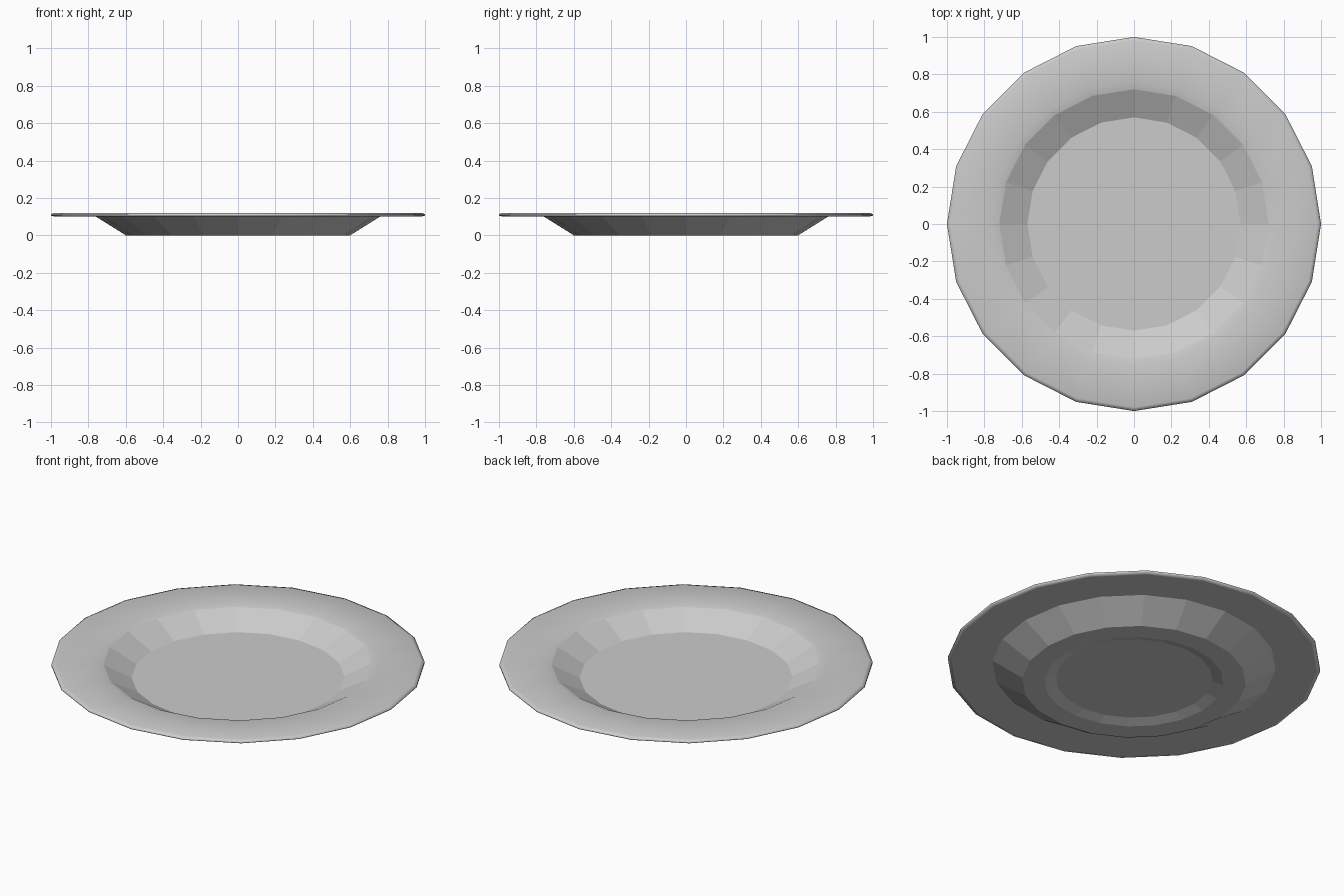
import bpy, bmesh
from math import cos, sin, pi

if "Cube" in bpy.data.objects:
    bpy.data.objects.remove(bpy.data.objects["Cube"])

SIDES = 20

# Closed half-section of the plate (radius, height), smooth flag for the band that follows
profile = [
    (0.57, 0.03, False),   # inner wall
    (0.72, 0.11, True),    # soft lip into the rim
    (0.76, 0.12, True),    # rim top
    (0.98, 0.12, True),    # rounded edge
    (1.00, 0.113, True),
    (1.00, 0.105, True),
    (0.98, 0.10, False),   # rim underside
    (0.76, 0.10, False),   # outer wall
    (0.60, 0.00, False),   # foot
    (0.48, 0.00, False),   # recess slope
    (0.42, 0.02, False),
]

bm = bmesh.new()
rings = [[bm.verts.new((r * cos(2 * pi * i / SIDES), r * sin(2 * pi * i / SIDES), z))
          for i in range(SIDES)] for r, z, _ in profile]

# Bands between neighbouring rings
for k in range(len(rings) - 1):
    a, b = rings[k], rings[k + 1]
    for i in range(SIDES):
        j = (i + 1) % SIDES
        face = bm.faces.new((a[i], b[i], b[j], a[j]))
        face.smooth = profile[k][2]

# Well floor and underside of the recess
bm.faces.new(rings[0])
bm.faces.new(rings[-1][::-1])
bmesh.ops.recalc_face_normals(bm, faces=bm.faces)

mesh = bpy.data.meshes.new("plate")
bm.to_mesh(mesh)
bm.free()
plate = bpy.data.objects.new("plate", mesh)
bpy.context.collection.objects.link(plate)
